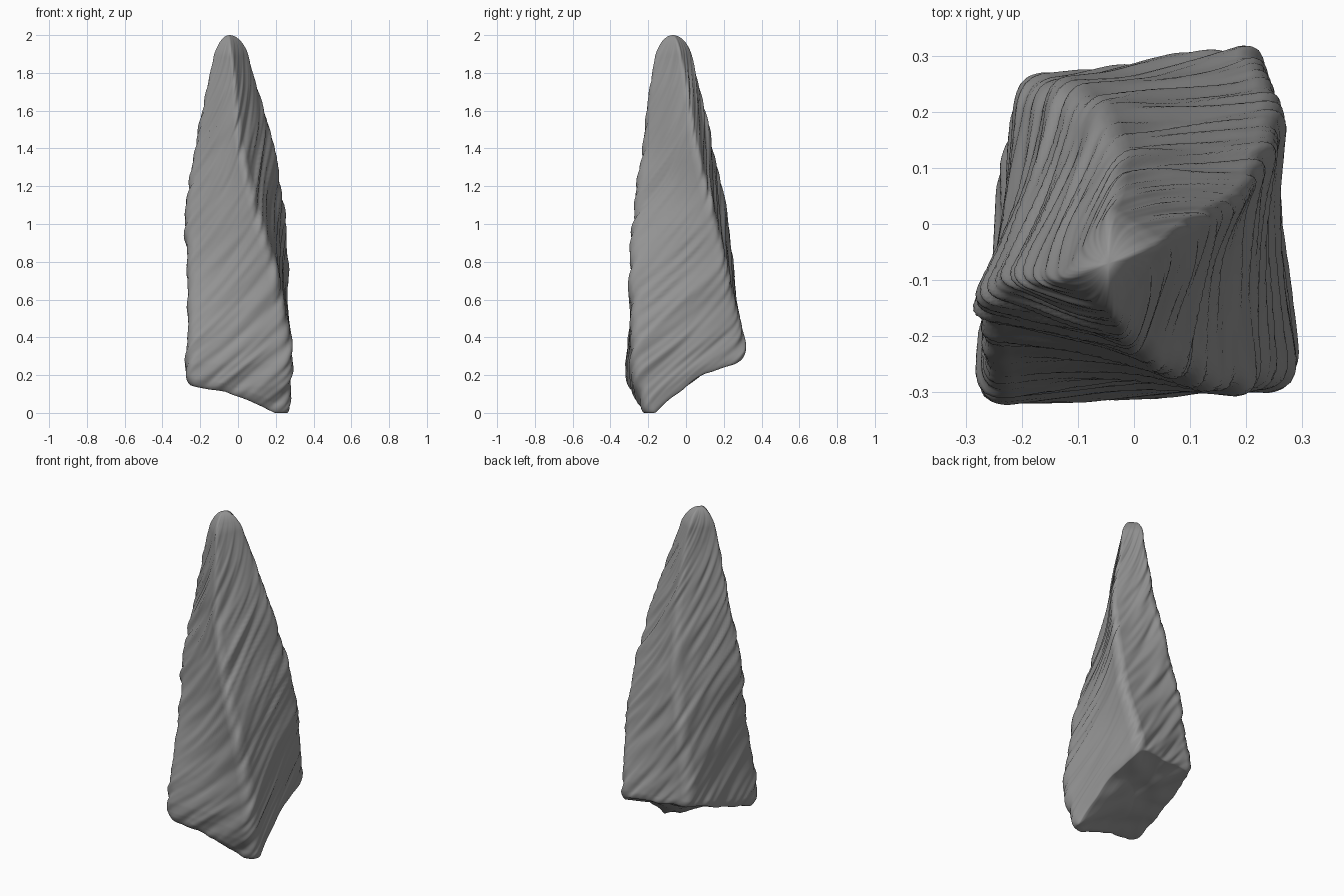
import bpy
import bmesh
import math
from mathutils import Vector, noise

SEGMENTS = 192
RINGS = 180
HEIGHT = 2.0

# Corner positions by height: back right, back left, front left, front right
SECTIONS = [
    (0.0, (.21, .32), (-.20, .25), (-.25, -.28), (.28, -.22)),
    (0.2, (.22, .335), (-.22, .255), (-.28, -.32), (.29, -.28)),
    (0.4, (.23, .31), (-.20, .255), (-.27, -.30), (.28, -.29)),
    (0.7, (.27, .23), (-.15, .25), (-.28, -.22), (.22, -.30)),
    (1.0, (.26, .16), (-.09, .23), (-.29, -.15), (.12, -.29)),
    (1.4, (.20, .05), (-.03, .145), (-.24, -.10), (.01, -.24)),
    (1.8, (.08, -.01), (-.03, .05), (-.15, -.10), (-.02, -.18)),
    (2.0, (.03, -.05), (-.05, .01), (-.11, -.09), (-.05, -.15)),
]


def corners_at(z):
    """Corners of the four-sided section at height z."""
    z = min(max(z, 0.0), HEIGHT)
    for low, high in zip(SECTIONS, SECTIONS[1:]):
        if z <= high[0]:
            t = (z - low[0]) / (high[0] - low[0])
            return [Vector(a).lerp(Vector(b), t) for a, b in zip(low[1:], high[1:])]


def section_point(u, z):
    """Point on the section with softened corners; u runs once round."""
    total = Vector((0, 0))
    for dz in (-.06, 0, .06):
        corners = corners_at(z + dz)
        for du in (-.1, -.05, 0, .05, .1):
            side = (u * 4 + du) % 4
            i = int(side)
            total += corners[i].lerp(corners[(i + 1) % 4], side - i)
    return total / 15


def base_height(p):
    """Slanted, uneven underside, dropping to the front left corner."""
    bump = .02 * noise.noise((p.x * 8, p.y * 8, 3))
    drop = .1 * max(0, 1 - (p - Vector((.25, -.2))).length / .32)
    return max(0.0, .2 - .15 * p.x + .36 * p.y + bump - drop)


def groove(u, z):
    """Broken grooves that wind upward round the spike."""
    a = math.tau * u - 3.2 * z
    c, s = math.cos(a), math.sin(a)
    broad = noise.noise((c * 3.5, s * 3.5, z * 2.4))
    fine = noise.noise((c * 8, s * 8, z * 4 + 7))
    return .015 * broad + .012 * fine


def spike_point(u, f):
    zb = base_height(section_point(u, 0))
    z = zb + f * (HEIGHT - zb)
    p = section_point(u, z)
    center = sum(corners_at(z), Vector((0, 0))) / 4
    # Round off the lower rim and the blunt tip
    rim = min(f / .03, 1)
    scale = .93 + .07 * math.sqrt(1 - (1 - rim) ** 2)
    tip = max((f - .94) / .06, 0)
    scale *= math.sqrt(max(1 - tip ** 2, 0))
    # Grooves fade toward the smooth tip
    fade = min(1, .4 + f / .04) * min(1, (1 - f) / .3)
    swell = .007 * min(1, (1 - f) / .15)
    ray = p - center
    p = center + ray * scale + ray.normalized() * (swell + groove(u, z) * fade)
    return Vector((p.x, p.y, z))


# Side wall rings, closer together near the rim and the tip
bm = bmesh.new()
rings = []
for j in range(RINGS):
    t = j / RINGS
    f = t - .9 * math.sin(math.tau * t) / math.tau
    rings.append([bm.verts.new(spike_point(i / SEGMENTS, f)) for i in range(SEGMENTS)])

# Underside rings shrinking to its middle, following the slant
rim = [v.co.copy() for v in rings[0]]
middle = sum(rim, Vector()) / SEGMENTS
middle.z = base_height(middle.xy)
for k in range(1, 12):
    ring = []
    for co in rim:
        p = co.lerp(middle, k / 12)
        p.z += (base_height(p.xy) - p.z) * min(1, k / 4)
        ring.append(bm.verts.new(p))
    rings.insert(0, ring)

for lower, upper in zip(rings, rings[1:]):
    for i in range(SEGMENTS):
        n = (i + 1) % SEGMENTS
        bm.faces.new((lower[i], lower[n], upper[n], upper[i]))

# Close the middle of the underside and the tip
for ring, co in ((rings[0], middle), (rings[-1], Vector((-.045, -.07, HEIGHT)))):
    apex = bm.verts.new(co)
    for i in range(SEGMENTS):
        bm.faces.new((ring[i], ring[(i + 1) % SEGMENTS], apex))
bmesh.ops.recalc_face_normals(bm, faces=bm.faces)
for face in bm.faces:
    face.smooth = True

cube = bpy.data.objects.get("Cube")
if cube:
    bpy.data.objects.remove(cube, do_unlink=True)

mesh = bpy.data.meshes.new("rock_spike")
bm.to_mesh(mesh)
bm.free()
rock = bpy.data.objects.new("rock_spike", mesh)
bpy.context.collection.objects.link(rock)

# Plain grey stone
stone = bpy.data.materials.new("grey_stone")
stone.use_nodes = True
color = (.3, .3, .3, 1)
stone.diffuse_color = color
shader = stone.node_tree.nodes["Principled BSDF"]
shader.inputs["Base Color"].default_value = color
shader.inputs["Roughness"].default_value = .9
mesh.materials.append(stone)
